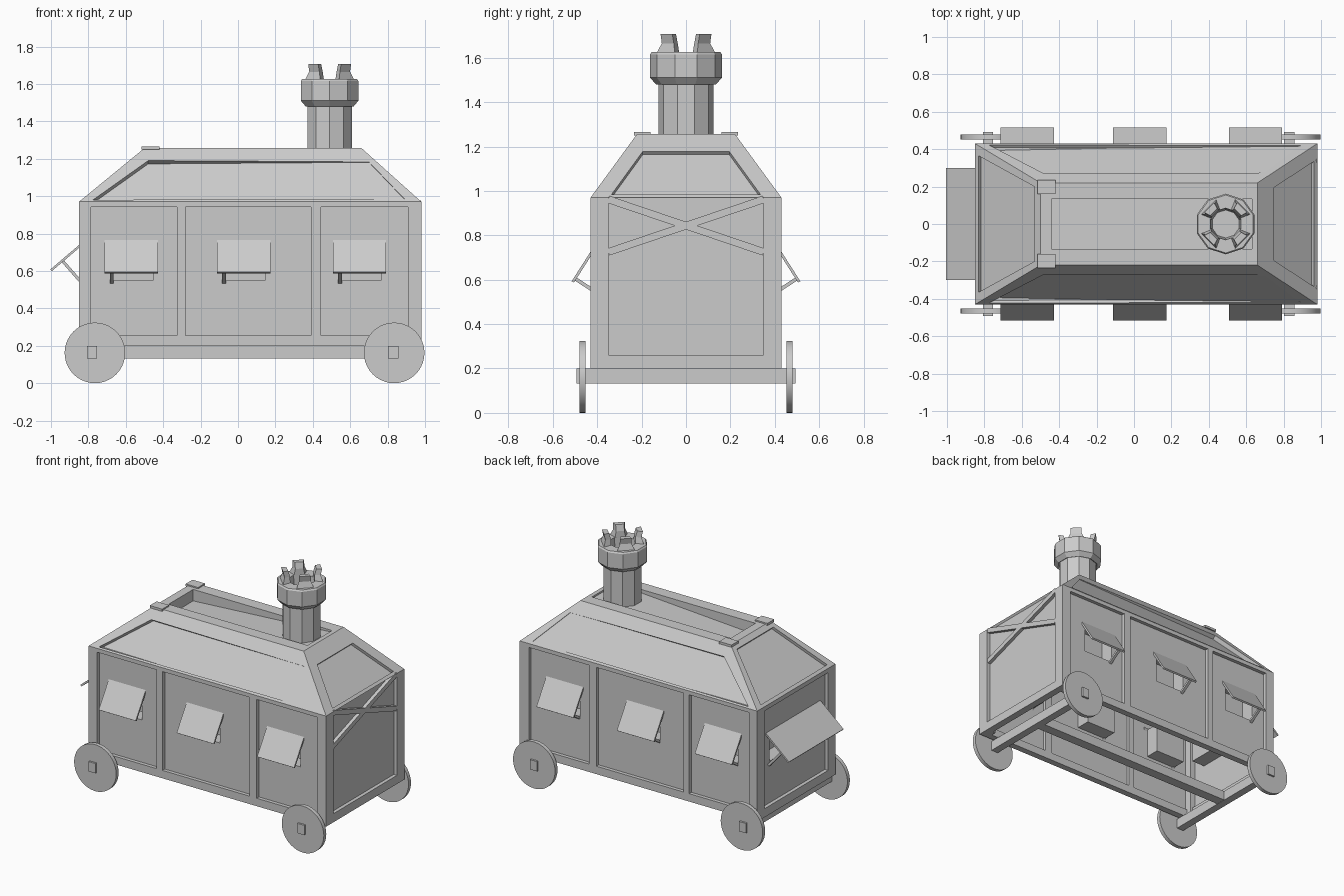
import bpy, bmesh, math
from mathutils import Vector as V

if "Cube" in bpy.data.objects:
    bpy.data.objects.remove(bpy.data.objects["Cube"])

def mesh(name, verts, faces):
    me = bpy.data.meshes.new(name)
    me.from_pydata([tuple(v) for v in verts], [], faces)
    bm = bmesh.new(); bm.from_mesh(me)
    bmesh.ops.remove_doubles(bm, verts=bm.verts, dist=1e-4)
    bmesh.ops.recalc_face_normals(bm, faces=bm.faces)
    bm.to_mesh(me); bm.free()
    ob = bpy.data.objects.new(name, me)
    bpy.context.collection.objects.link(ob)
    return ob

CUBE = [(0, 1, 3, 2), (4, 6, 7, 5), (0, 4, 5, 1), (2, 3, 7, 6), (0, 2, 6, 4), (1, 5, 7, 3)]

def box(name, x, y, z):
    return mesh(name, [(a, b, c) for a in x for b in y for c in z], CUBE)

def bar(name, a, b, side, width, thick):
    """Box running from a to b, width along side, thickness across."""
    a, b = V(a), V(b)
    d = (b - a).normalized()
    s = V(side); s = (s - d * s.dot(d)).normalized()
    n = d.cross(s) * thick / 2
    s = s * width / 2
    return mesh(name, [p + i * s + j * n for p in (a, b) for i in (-1, 1) for j in (-1, 1)], CUBE)

def lathe(name, profile, n, cx, start):
    verts, faces = [], []
    for r, z in profile:
        for i in range(n):
            t = start + 2 * math.pi * i / n
            verts.append((cx + r * math.cos(t), r * math.sin(t), z))
    for k in range(len(profile) - 1):
        for i in range(n):
            j = (i + 1) % n
            faces.append((k*n + i, k*n + j, k*n + n + j, k*n + n + i))
    faces.append(tuple(range(len(verts) - n, len(verts))))
    return mesh(name, verts, faces)

# Walls: thin sheets with window pockets pushed inward
def wall(name, at, span, windows, depth):
    us = sorted(set(list(span) + [u for w in windows for u in w]))
    zs = [.2, .55, .755, .97]
    verts, faces = [], []
    def quad(*p):
        faces.append(tuple(range(len(verts), len(verts) + 4)))
        verts.extend(at(*q) for q in p)
    for u0, u1 in zip(us, us[1:]):
        for k in range(3):
            z0, z1 = zs[k], zs[k + 1]
            c = [(u0, z0), (u1, z0), (u1, z1), (u0, z1)]
            if k == 1 and (u0, u1) in windows:
                for i in range(4):
                    p, q = c[i], c[(i + 1) % 4]
                    quad((*p, 0), (*q, 0), (*q, depth), (*p, depth))
                quad(*[(*p, depth) for p in c])
            else:
                quad(*[(*p, 0) for p in c])
    mesh(name, verts, faces)

centres = (-.57, .03, .65)
wins = [(c - .115, c + .115) for c in centres]
for s, tag in ((-1, "front"), (1, "back")):
    wall(tag + "_wall", lambda u, z, d: (u, s * (.405 - d), z), (-.83, .96), wins, .1)
    # Side framing
    ys = sorted((s * .385, s * .43))
    box(tag + "_top_rail", (-.85, .98), ys, (.943, .97))
    box(tag + "_bottom_rail", (-.85, .98), ys, (.2, .255))
    for x in ((-.325, -.28), (.39, .445)):
        box(tag + "_post", x, ys, (.2, .97))
    for x in ((-.85, -.785), (.91, .98)):
        box(tag + "_corner_post", x, sorted((s * .35, s * .43)), (.2, .97))
    # Hinged shutters with prop sticks
    for c in centres:
        bar(tag + "_shutter", (c, s * .40, .762), (c, s * .51, .59), (1, 0, 0), .285, .012)
        bar(tag + "_shutter_prop", (c - .105, s * .40, .54), (c - .105, s * .497, .603), (1, 0, 0), .02, .016)

wall("right_wall", lambda u, z, d: (.955 - d, u, z), (-.4, .4), [], 0)
wall("left_wall", lambda u, z, d: (-.825 + d, u, z), (-.4, .4), [(-.26, .26)], .1)
box("left_top_rail", (-.85, -.80), (-.35, .35), (.94, .97))
for x, tag in (((-.85, -.80), "left"), ((.93, .98), "right")):
    box(tag + "_bottom_rail", x, (-.35, .35), (.2, .26))

# Left counter flap and its prop
bar("left_flap", (-.81, 0, .765), (-1.0, 0, .603), (0, 1, 0), .6, .012)
bar("left_flap_prop", (-.83, .27, .53), (-.935, .27, .65), (0, 1, 0), .02, .016)

# Crossed braces on the right end
for s in (-1, 1):
    bar("cross_brace", (.964, -s * .35, .725), (.964, s * .35, .962), (1, 0, 0), .03, .033)

# Roof: truncated hip with sunken panels
rv, rf = [], []
def sunken(outer, inner, depths):
    outer, inner = [V(p) for p in outer], [V(p) for p in inner]
    n = (outer[1] - outer[0]).cross(outer[2] - outer[1]).normalized()
    low = [p - n * d for p, d in zip(inner, depths)]
    for A, B in ((outer, inner), (inner, low)):
        for i in range(4):
            j = (i + 1) % 4
            rf.append(tuple(range(len(rv), len(rv) + 4)))
            rv.extend((A[i], A[j], B[j], B[i]))
    rf.append(tuple(range(len(rv), len(rv) + 4)))
    rv.extend(low)

E, T = .97, 1.257
def side_pt(s, x, z):
    return (x, s * (.43 - .21 * (z - E) / (T - E)), z)
def end_pt(x0, x1, y, z):
    return (x0 + (x1 - x0) * (z - E) / (T - E), y, z)

for s in (-1, 1):
    o = [side_pt(s, *p) for p in ((-.85, E), (.98, E), (.66, T), (-.5, T))]
    i = [side_pt(s, *p) for p in ((-.775, .98), (.89, .985), (.70, 1.183), (-.48, 1.19))]
    d = [.03, .004, .004, .03]
    if s > 0:
        o.reverse(); i.reverse(); d.reverse()
    sunken(o, i, d)
for x0, x1, flip in ((.98, .66, False), (-.85, -.5, True)):
    yb, yt, zt = (.365, .2, 1.23) if flip else (.335, .195, 1.178)
    o = [end_pt(x0, x1, *p) for p in ((-.43, E), (.43, E), (.22, T), (-.22, T))]
    i = [end_pt(x0, x1, *p) for p in ((-yb, .985), (yb, .985), (yt, zt), (-yt, zt))]
    if flip:
        o.reverse(); i.reverse()
    sunken(o, i, [.02] * 4)
sunken([(-.5, -.22, T), (.66, -.22, T), (.66, .22, T), (-.5, .22, T)],
       [(-.44, -.135, T), (.63, -.135, T), (.63, .135, T), (-.44, .135, T)],
       [.08, .012, .012, .08])
mesh("roof", rv, rf)

# Raised caps where the left hips meet the ridge
for s in (-1, 1):
    box("ridge_cap", (-.515, -.42), sorted((s * .16, s * .235)), (1.25, 1.266))

# Chimney
CX = .49
lathe("chimney", [(.125, 1.19), (.125, 1.485), (.135, 1.48), (.162, 1.51), (.162, 1.615),
                  (.155, 1.625), (.085, 1.625), (.075, 1.54)], 10, CX, math.pi / 2)
for k in range(4):
    verts = []
    m = math.pi / 4 + k * math.pi / 2
    rings = ((1.62, .085, .142, .42), (1.665, .083, .122, .32), (1.706, .095, .130, .29))
    for z, r0, r1, a in rings:
        for r, t in ((r0, m - a), (r1, m - a), (r1, m + a), (r0, m + a)):
            verts.append((CX + r * math.cos(t), r * math.sin(t), z))
    faces = [(0, 1, 2, 3), (8, 9, 10, 11)]
    faces += [(b + i, b + (i + 1) % 4, b + 4 + (i + 1) % 4, b + 4 + i) for b in (0, 4) for i in range(4)]
    mesh("chimney_prong", verts, faces)

# Undercarriage: axles, centre beam, wheels
box("centre_beam", (-.77, .83), (-.035, .035), (.133, .199))
for x in (-.78, .83):
    box("axle", (x - .027, x + .027), (-.493, .493), (.132, .2))
    for s in (-1, 1):
        bpy.ops.mesh.primitive_cylinder_add(vertices=40, radius=.162, depth=.027,
            location=(x + .01 * (x < 0) + .005, s * .466, .162), rotation=(math.pi / 2, 0, 0))
        bpy.context.object.name = "wheel"
        bpy.ops.object.shade_smooth_by_angle()
